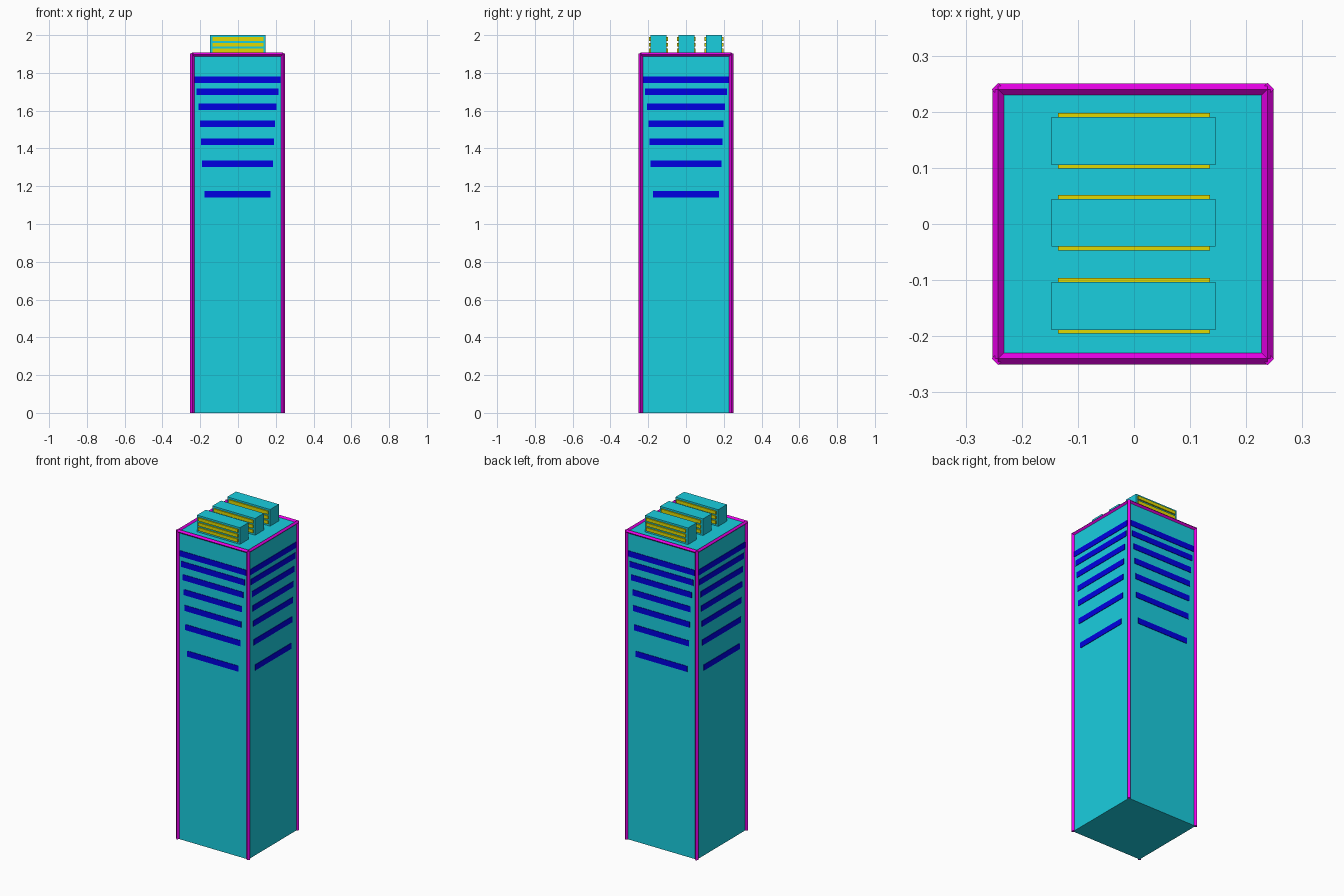
import bpy
from math import pi
from mathutils import Vector, Matrix

if "Cube" in bpy.data.objects:
    bpy.data.objects.remove(bpy.data.objects["Cube"])

CX = -0.002          # tower centre in x
H = 0.24             # tower half width
TOP = 1.897          # roof height


def material(name, rgb):
    m = bpy.data.materials.new(name)
    m.diffuse_color = (*rgb, 1)
    m.use_nodes = True
    m.node_tree.nodes["Principled BSDF"].inputs["Base Color"].default_value = m.diffuse_color
    return m


cyan = material("cyan", (0.01, 0.62, 0.74))
blue = material("blue", (0.0, 0.0, 0.75))
magenta = material("magenta", (0.8, 0.0, 0.8))
yellow = material("yellow", (0.75, 0.7, 0.0))


def box(name, lo, hi, mat):
    lo, hi = Vector(lo), Vector(hi)
    bpy.ops.mesh.primitive_cube_add(size=1, location=(lo + hi) / 2)
    ob = bpy.context.object
    ob.name = name
    ob.data.transform(Matrix.Diagonal((*(hi - lo), 1)))
    ob.data.materials.append(mat)
    return ob


def bar(name, a, b, r, mat):
    """Four-sided bar between two points, set on its edge like a diamond."""
    a, b = Vector(a), Vector(b)
    bpy.ops.mesh.primitive_cylinder_add(vertices=4, radius=r, depth=(b - a).length)
    ob = bpy.context.object
    ob.name = name
    ob.data.transform(Matrix.Translation((a + b) / 2)
                      @ (b - a).to_track_quat('Z', 'Y').to_matrix().to_4x4())
    ob.data.materials.append(mat)
    return ob


# Tower block
box("tower", (CX - H, -H, 0), (CX + H, H, TOP), cyan)

# Edge trim: corner posts and roof edge bars
corners = [(CX - H, -H), (CX + H, -H), (CX + H, H), (CX - H, H)]
for i, c in enumerate(corners):
    n = corners[(i + 1) % 4]
    bar("corner_post", (*c, 0), (*c, TOP + 0.005), 0.0115, magenta)
    bar("roof_edge", (*c, TOP), (*n, TOP), 0.0105, magenta)

# Window strips on all four sides, narrowing and spreading downwards: (z, half width)
strips = [(1.763, 0.2275), (1.70, 0.217), (1.621, 0.206), (1.531, 0.198),
          (1.435, 0.193), (1.318, 0.188), (1.158, 0.175)]
for z, w in strips:
    for k in range(4):
        s = box("window_strip", (-w, -H - 0.003, z - 0.0175),
                (w, -H + 0.003, z + 0.0175), blue)
        # move the strip round to its own face of the tower
        s.data.transform(Matrix.Translation(s.location))
        s.location = (CX, 0, 0)
        s.rotation_euler.z = k * pi / 2

# Roof units with slats on front and back
for y in (-0.146, 0.002, 0.148):
    box("roof_unit", (-0.147, y - 0.0425, TOP - 0.005), (0.145, y + 0.0425, 2.0), cyan)
    for side in (-1, 1):
        for z in (1.919, 1.949, 1.979):
            yc = y + side * 0.0445
            box("roof_slat", (-0.135, yc - 0.005, z - 0.01),
                (0.135, yc + 0.005, z + 0.01), yellow)
